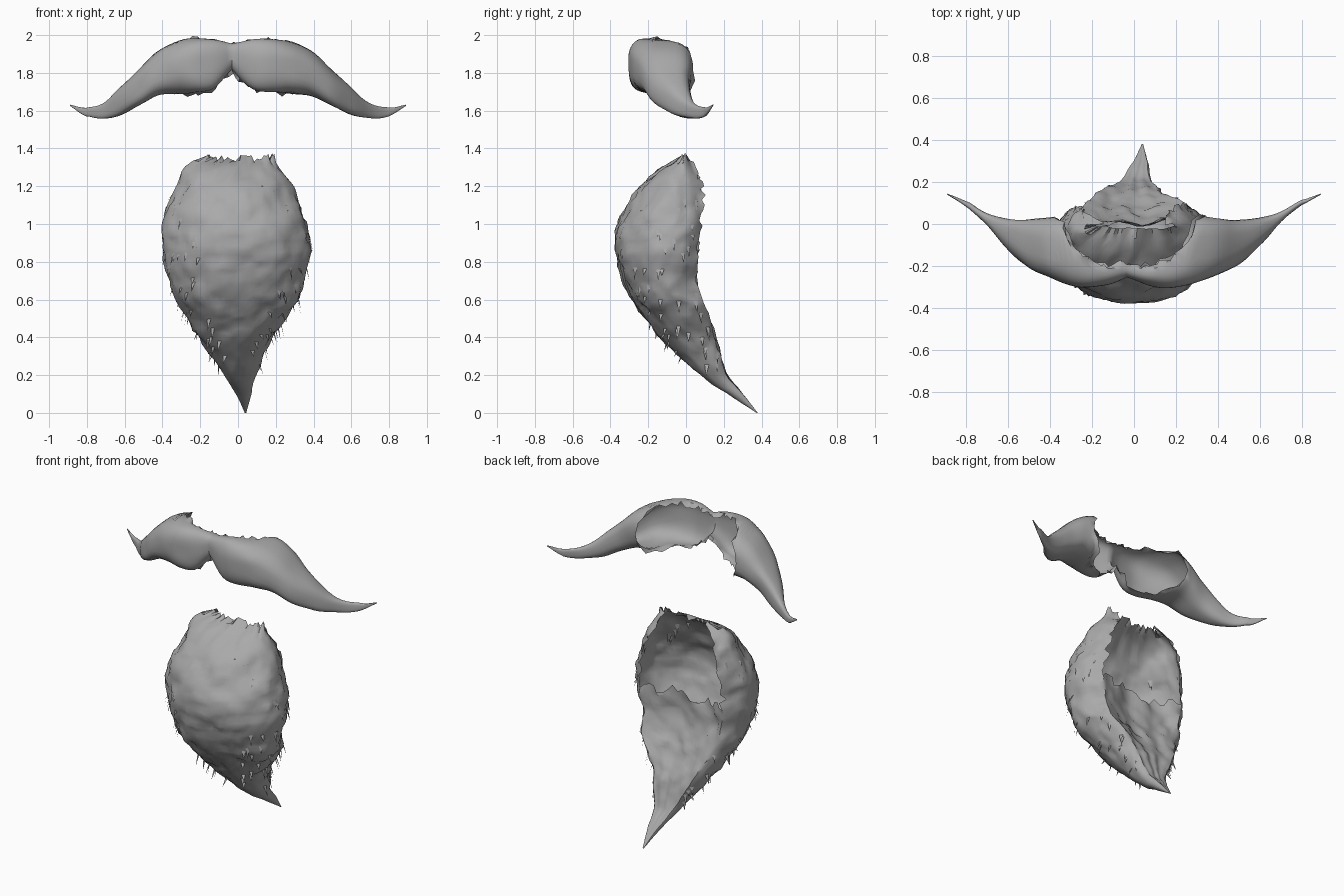
import bpy, bmesh, random
from math import sin, cos, pi, radians, copysign
from mathutils import Vector, noise

random.seed(4)
cube = bpy.data.objects.get("Cube")
if cube:
    bpy.data.objects.remove(cube)

grey = bpy.data.materials.new("hair_grey")
grey.use_nodes = True
colour = (0.4, 0.4, 0.4, 1)
grey.diffuse_color = colour
grey.node_tree.nodes["Principled BSDF"].inputs["Base Color"].default_value = colour


def sample(table, t):
    """Smoothly interpolate the rows of a table by their first column."""
    k = max(i for i in range(len(table) - 1) if table[i][0] <= t or i == 0)
    a, b = table[k], table[k + 1]
    before, after = table[max(k - 1, 0)], table[min(k + 2, len(table) - 1)]
    span = b[0] - a[0]
    u = min(max((t - a[0]) / span, 0), 1)
    out = []
    for p, q, r, s in zip(before[1:], a[1:], b[1:], after[1:]):
        m0 = (r - p) / (b[0] - before[0]) * span
        m1 = (s - q) / (after[0] - a[0]) * span
        h = u * u * (3 - 2 * u)
        out.append(q + (r - q) * h + m0 * u * (1 - u) ** 2 - m1 * u * u * (1 - u))
    return out


def rough(p, size, amount):
    return p + noise.noise_vector(p * size) * amount


def jitter(down, up):
    return random.uniform(-down, up)


def add_grid(bm, rows):
    """Skin a list of equally long point rows with quads."""
    grid = [[bm.verts.new(p) for p in row] for row in rows]
    for low, high in zip(grid, grid[1:]):
        for i in range(len(low) - 1):
            bm.faces.new((low[i], low[i + 1], high[i + 1], high[i]))


def finish(name, bm):
    bmesh.ops.remove_doubles(bm, verts=bm.verts, dist=0.0004)
    bmesh.ops.recalc_face_normals(bm, faces=bm.faces)
    mesh = bpy.data.meshes.new(name)
    bm.to_mesh(mesh)
    bm.free()
    mesh.materials.append(grey)
    obj = bpy.data.objects.new(name, mesh)
    bpy.context.collection.objects.link(obj)
    bpy.ops.object.select_all(action="DESELECT")
    obj.select_set(True)
    bpy.context.view_layer.objects.active = obj
    bpy.ops.object.shade_smooth_by_angle(angle=radians(50))


# Moustache: distance from middle, top, bottom, front, back
MOUSTACHE = [
    (0, 1.955, 1.82, -.25, -.15), (.1, 1.975, 1.72, -.29, -.15),
    (.2, 1.98, 1.7, -.305, -.08), (.3, 1.97, 1.685, -.285, .03),
    (.4, 1.92, 1.675, -.25, .03), (.5, 1.83, 1.63, -.2, .02),
    (.6, 1.73, 1.58, -.11, .03), (.7, 1.645, 1.56, 0, .055),
    (.8, 1.615, 1.57, .085, .11), (.89, 1.632, 1.626, .14, .145)]
HALF = MOUSTACHE[-1][0]


def boxy(v):
    return copysign(abs(v) ** 0.75, v)


def moustache_section(x, count=28):
    top, bottom, front, back = sample(MOUSTACHE, abs(x))
    yc, zc, ry, rz = (front + back) / 2, (top + bottom) / 2, (back - front) / 2, (top - bottom) / 2
    # the back is open in the middle and closes towards the tips
    closing = min(max((abs(x) - .28) / .07, 0), 1)
    reach = radians(100 + 80 * closing)
    shift = -.035 * (1 - abs(x) / HALF)
    row = []
    for i in range(count + 1):
        t = reach * (1 - 2 * i / count)
        p = Vector((x + shift, yc - ry * boxy(cos(t)), zc + rz * boxy(sin(t))))
        if abs(x) < HALF * 0.9:
            p = rough(p, 7, .008)
        if closing < 1 and i in (0, count):
            p += Vector((jitter(.01, .01), jitter(.01, .02), jitter(.025, .015)))
        row.append(p)
    return row


bm = bmesh.new()
STEPS = 80
add_grid(bm, [moustache_section(HALF * (2 * i / STEPS - 1)) for i in range(STEPS + 1)])
finish("moustache", bm)

# Beard: height, half width, middle, front, back
BEARD = [
    (0, .004, .04, .374, .38), (.1, .04, .03, .22, .3),
    (.2, .085, .01, .08, .22), (.4, .195, -.01, -.14, .155),
    (.6, .32, -.005, -.285, .08), (.75, .37, -.01, -.35, .05),
    (.9, .39, -.01, -.372, .06), (1.05, .365, -.02, -.34, .08),
    (1.2, .31, -.02, -.24, .07), (1.3, .25, -.02, -.12, .03),
    (1.35, .18, .01, -.02, 0)]
RINGS, WRAP = 52, radians(130)
heights = [BEARD[-1][0] * i / RINGS for i in range(RINGS + 1)]


def beard_point(z, t):
    """Point on the outer wall, t = 0 at the front."""
    w, xc, front, back = sample(BEARD, z)
    r = (back - front) / (1 - cos(WRAP))
    return Vector((xc + w * sin(t), front + r - r * cos(t), z))


def bumpy(p):
    fade = min(1, p.z * 2)
    p = rough(p, 7, .02 * fade)
    return rough(p, 19, .014 * fade)


def outer_row(z, count=54):
    row = [bumpy(beard_point(z, WRAP * (2 * i / count - 1))) for i in range(count + 1)]
    if z == heights[-1]:
        row = [p + Vector((0, 0, jitter(.02, .02))) for p in row]
    elif z > .88:
        for i in (0, -1):
            row[i] += Vector((jitter(.02, .02), jitter(.01, .02), 0))
    return row


def back_row(z, count=22):
    """Wall between the two rear edges, hollowed towards the opening."""
    a, b = beard_point(z, -WRAP), beard_point(z, WRAP)
    hollow = .1 * max(0, z - .25)
    row = []
    for i in range(count + 1):
        u = i / count
        bow = sin(pi * u)
        p = a.lerp(b, u)
        p.y -= bow * hollow
        p = bumpy(p)
        p.y += .008 * sin(u * 6 * pi) * bow * min(1, z * 2)
        if z == rear_heights[-1] and 0 < i < count:
            p.z += jitter(.04, .03)
        row.append(p)
    return row


bm = bmesh.new()
rear_heights = [z for z in heights if z < .88]
add_grid(bm, [outer_row(z) for z in heights])
add_grid(bm, [back_row(z) for z in rear_heights])
finish("beard", bm)

# Loose tufts lying along the beard and hanging from its edges
bm = bmesh.new()
for i in range(110):
    z = random.uniform(.25, 1.2)
    t = copysign(random.uniform(.5, 2.2), (i % 2) - .5)
    root = bumpy(beard_point(z, t))
    out = Vector((sin(t), -cos(t), 0))
    side = Vector((cos(t), sin(t), 0)) * .012
    tip = root + out * random.uniform(.005, .025) - Vector((0, 0, random.uniform(.03, .07)))
    bm.faces.new([bm.verts.new(p) for p in (root - side, root + side, tip)])
finish("beard_tufts", bm)
